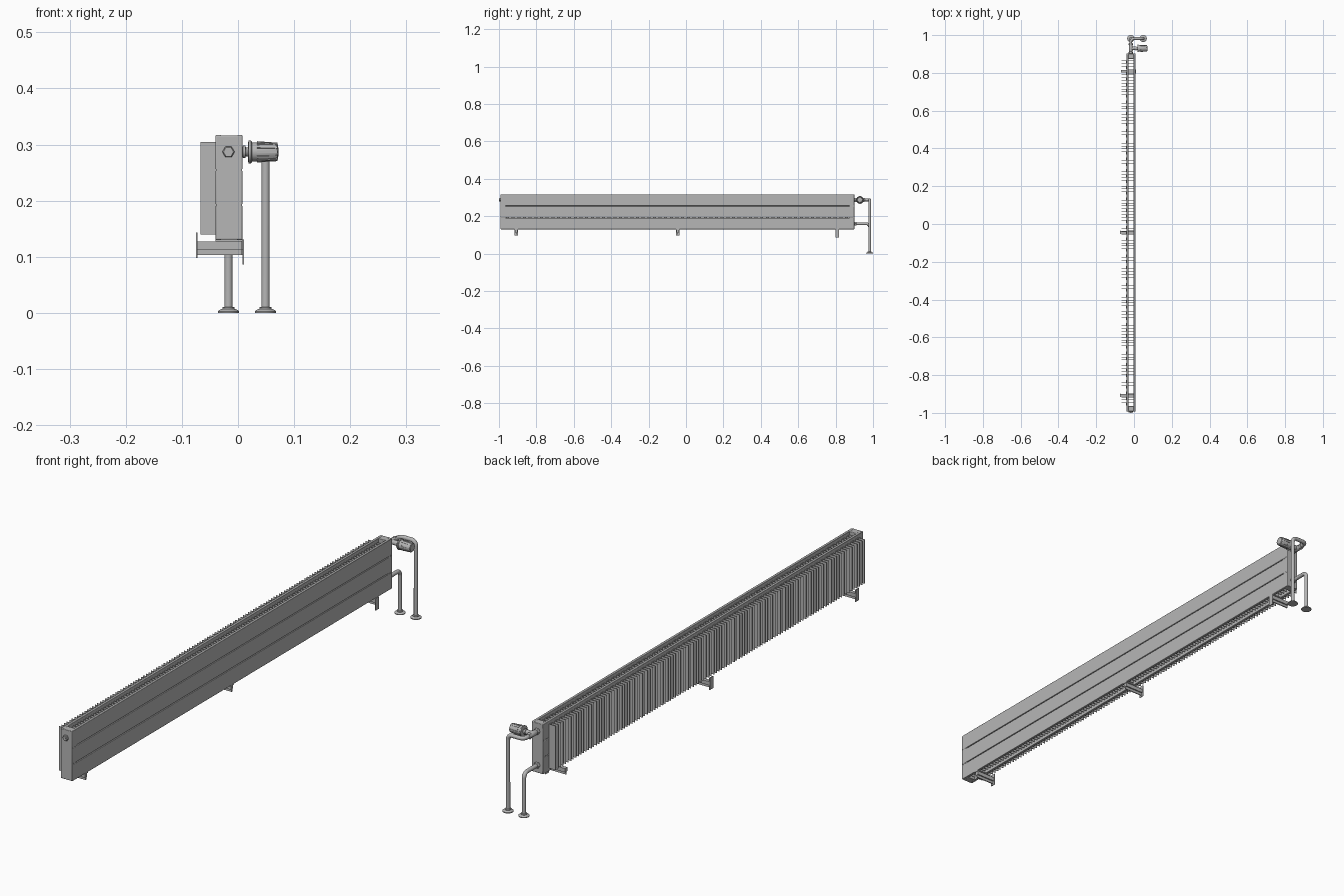
import bpy, bmesh, math
from mathutils import Vector, Matrix

if "Cube" in bpy.data.objects:
    bpy.data.objects.remove(bpy.data.objects["Cube"])

grey = bpy.data.materials.new("radiator_grey")
grey.use_nodes = True
grey.diffuse_color = (0.47, 0.47, 0.47, 1)
grey.node_tree.nodes["Principled BSDF"].inputs["Base Color"].default_value = (0.47, 0.47, 0.47, 1)


def finish(name, bm, smooth=False):
    me = bpy.data.meshes.new(name)
    bmesh.ops.recalc_face_normals(bm, faces=bm.faces)
    bm.to_mesh(me)
    bm.free()
    me.materials.append(grey)
    ob = bpy.data.objects.new(name, me)
    bpy.context.collection.objects.link(ob)
    if smooth:
        shade(ob)
    return ob


def shade(ob):
    bpy.ops.object.select_all(action='DESELECT')
    ob.select_set(True)
    bpy.context.view_layer.objects.active = ob
    bpy.ops.object.shade_smooth_by_angle(angle=math.radians(35))


def add_box(bm, x, y, z):
    size = Vector((x[1] - x[0], y[1] - y[0], z[1] - z[0]))
    mid = Vector((x[0] + x[1], y[0] + y[1], z[0] + z[1])) / 2
    bmesh.ops.create_cube(bm, size=1, matrix=Matrix.Translation(mid) @ Matrix.Diagonal((*size, 1)))


def boxes(name, parts, bevel=0):
    bm = bmesh.new()
    for p in parts:
        add_box(bm, *p)
    ob = finish(name, bm)
    if bevel:
        m = ob.modifiers.new("Rounded edges", 'BEVEL')
        m.width, m.segments = bevel, 2
        shade(ob)
    return ob


def lathe(name, profile, origin, axis, sides=24):
    """Closed turned part: profile is (radius, height) along the axis."""
    bm = bmesh.new()
    rot = Vector((0, 0, 1)).rotation_difference(Vector(axis)).to_matrix()
    rings = []
    for r, h in profile:
        ring = []
        for i in range(sides):
            a = math.tau * i / sides
            ring.append(bm.verts.new(rot @ Vector((r * math.cos(a), r * math.sin(a), h)) + Vector(origin)))
        rings.append(ring)
    for a, b in zip(rings, rings[1:]):
        for i in range(sides):
            j = (i + 1) % sides
            bm.faces.new((a[i], a[j], b[j], b[i]))
    bm.faces.new(rings[0])
    bm.faces.new(rings[-1])
    return finish(name, bm, sides > 8)


def pipe(name, pts, radius=0.0075, bend=0.018):
    """Round pipe along straight runs joined by bends."""
    pts = [Vector(p) for p in pts]
    path = [pts[0]]
    for a, b, c in zip(pts, pts[1:], pts[2:]):
        p, q = b + (a - b).normalized() * bend, b + (c - b).normalized() * bend
        centre = p + q - b
        for i in range(7):
            t = i / 6 * math.pi / 2
            path.append(centre + (p - centre) * math.cos(t) + (q - centre) * math.sin(t))
    path.append(pts[-1])
    cu = bpy.data.curves.new(name, 'CURVE')
    cu.dimensions = '3D'
    cu.bevel_depth, cu.bevel_resolution, cu.use_fill_caps = radius, 4, True
    sp = cu.splines.new('POLY')
    sp.points.add(len(path) - 1)
    for s, p in zip(sp.points, path):
        s.co = (*p, 1)
    cu.materials.append(grey)
    ob = bpy.data.objects.new(name, cu)
    bpy.context.collection.objects.link(ob)
    bpy.ops.object.select_all(action='DESELECT')
    ob.select_set(True)
    bpy.context.view_layer.objects.active = ob
    bpy.ops.object.convert(target='MESH')
    shade(bpy.context.object)


Y0, Y1 = -0.992, 0.902       # ends of the radiator
Z0, Z1 = 0.130, 0.317        # bottom and top
CX = -0.017                  # pipe axis in the radiator
VZ, VY, PY = 0.287, 0.930, 0.982

# Two rows of three flat horizontal tubes
step = (Z1 - Z0) / 3
for row, x in (("front", (-0.002, 0.008)), ("rear", (-0.040, -0.030))):
    boxes(row + "_flat_tubes",
          [(x, (Y0 + 0.002, Y1 - 0.002), (Z0 + i * step + 0.0012 * (i > 0), Z0 + (i + 1) * step - 0.0012 * (i < 2)))
           for i in range(3)], 0.0015)

# Header boxes joining the rows at both ends
for name, y in (("near_header", (Y0, Y0 + 0.028)), ("far_header", (Y1 - 0.028, Y1))):
    boxes(name, [((-0.0395, 0.0075), y, (Z0 + 0.0005, Z1 - 0.0005))], 0.002)

# Convector fins: U channels repeated along the length
for name, x in (("outer_fins", (-0.067, -0.0395)), ("inner_fins", (-0.0305, -0.0015))):
    start, t = -0.962, 0.0018
    ob = boxes(name, [
        (x, (start, start + t), (0.14, 0.305)),
        (x, (start + 0.016 - t, start + 0.016), (0.14, 0.305)),
        ((x[1] - t, x[1]), (start + t, start + 0.016 - t), (0.14, 0.305))])
    arr = ob.modifiers.new("Repeat", 'ARRAY')
    arr.use_relative_offset, arr.use_constant_offset = False, True
    arr.constant_offset_displace = (0, 0.0302, 0)
    arr.count = 61

# Support brackets: bar under the radiator with a wall plate and a saddle
for name, y in (("near_bracket", -0.907), ("middle_bracket", -0.044)):
    boxes(name, [
        ((-0.075, -0.072), (y - 0.010, y + 0.010), (0.098, 0.143)),
        ((-0.072, 0.006), (y - 0.007, y + 0.007), (0.113, 0.127)),
        ((-0.072, 0.006), (y - 0.002, y + 0.002), (0.103, 0.113)),
        ((-0.040, 0.008), (y - 0.010, y + 0.010), (0.127, 0.131))])
y = 0.808
boxes("far_bracket", [
    ((0.008, 0.011), (y - 0.010, y + 0.010), (0.086, 0.131)),
    ((-0.070, 0.008), (y - 0.007, y + 0.007), (0.113, 0.127)),
    ((-0.070, 0.008), (y - 0.002, y + 0.002), (0.103, 0.113)),
    ((-0.040, 0.008), (y - 0.010, y + 0.010), (0.127, 0.131))])

# Hexagonal end plug
lathe("end_plug", [(0.011, 0), (0.011, 0.005), (0.009, 0.007)], (CX, Y0, VZ), (0, -1, 0), 6)
lathe("plug_pin", [(0.004, 0), (0.004, 0.0085)], (CX, Y0, VZ), (0, -1, 0), 12)

# Supply and return pipes with floor flanges
pipe("supply_pipe", [(CX, Y1 - 0.005, VZ), (CX, PY, VZ), (0.049, PY, VZ), (0.049, PY, 0)])
pipe("return_pipe", [(CX, Y1 - 0.005, 0.160), (CX, PY, 0.160), (CX, PY, 0)])
for name, x in (("supply", 0.049), ("return", CX)):
    lathe(name + "_floor_flange",
          [(0.019, 0), (0.019, 0.003), (0.015, 0.006), (0.011, 0.007), (0.011, 0.010), (0.009, 0.011)],
          (x, PY, 0), (0, 0, 1))

# Nuts where the pipes enter the header and leave the valve
for name, ny, z in (("supply_nut", Y1, VZ), ("return_nut", Y1, 0.160), ("valve_nut", VY + 0.017, VZ)):
    lathe(name, [(0.011, 0), (0.0115, 0.002), (0.0115, 0.008), (0.010, 0.010)], (CX, ny, z), (0, 1, 0), 6)

# Valve body, stem and thermostatic head
lathe("valve_body", [(0.009, -0.016), (0.0105, -0.010), (0.0105, 0.010), (0.009, 0.017)], (CX, VY, VZ), (0, 1, 0))
lathe("valve_stem", [(0.009, 0), (0.009, 0.025), (0.011, 0.026), (0.011, 0.030), (0.008, 0.031), (0.008, 0.038)],
      (CX, VY, VZ), (1, 0, 0))
lathe("valve_collar", [(0.017, 0.018), (0.0205, 0.019), (0.0205, 0.023), (0.018, 0.025)], (0, VY, VZ), (1, 0, 0))
lathe("valve_head", [(0.017, 0.024), (0.017, 0.034), (0.0165, 0.066), (0.013, 0.071), (0.006, 0.072)],
      (0, VY, VZ), (1, 0, 0))

# Grip ribs around the head
bm = bmesh.new()
for i in range(12):
    before = set(bm.verts)
    add_box(bm, (0.034, 0.070), (-0.0022, 0.0022), (0.014, 0.0190))
    new = [v for v in bm.verts if v not in before]
    for v in new:
        if v.co.x > 0.06 and v.co.z > 0.016:
            v.co.z -= 0.0025
    bmesh.ops.rotate(bm, verts=new, cent=(0, 0, 0), matrix=Matrix.Rotation(math.tau * i / 12, 3, 'X'))
bmesh.ops.translate(bm, verts=bm.verts, vec=(0, VY, VZ))
finish("valve_head_ribs", bm)
